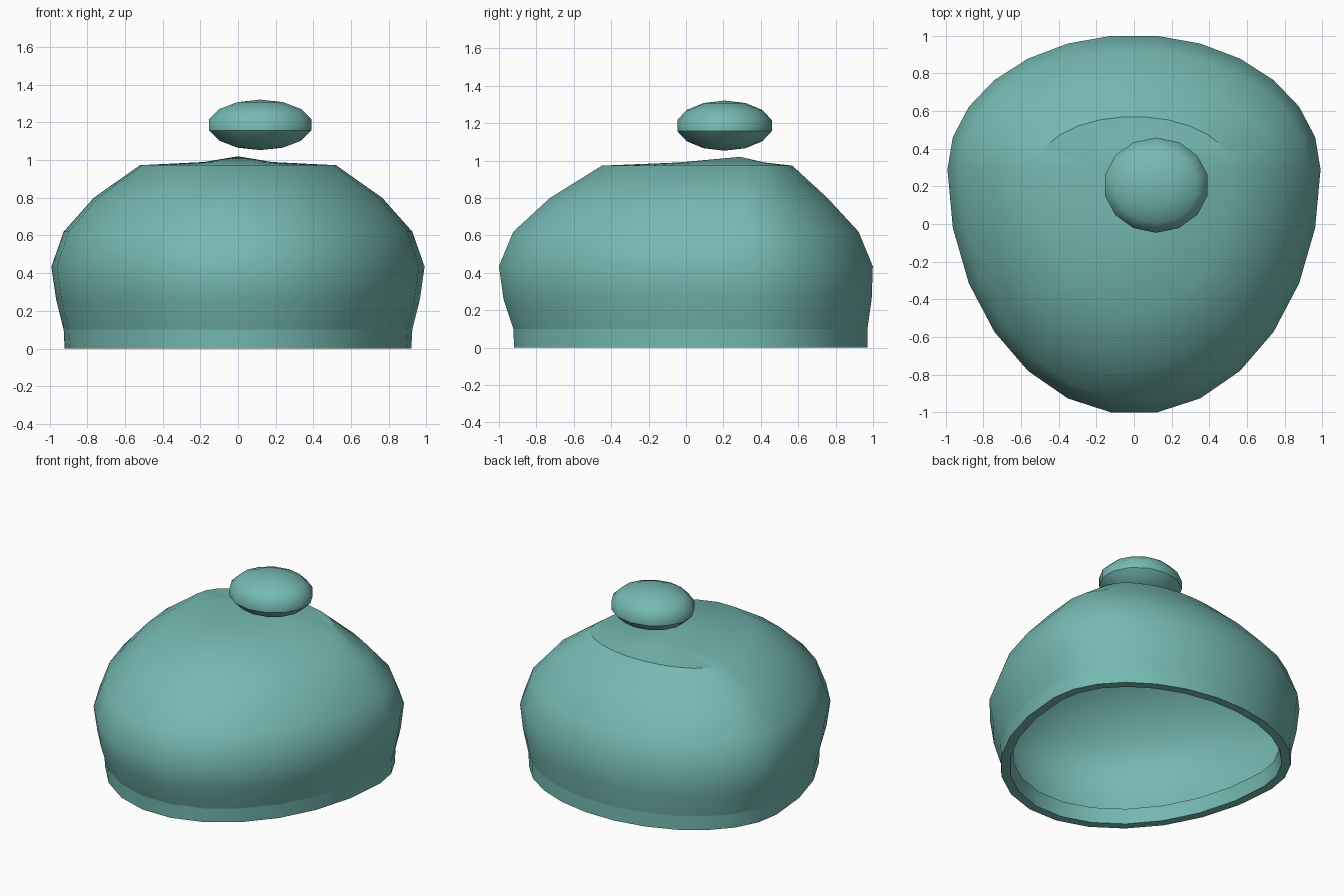
import bpy, bmesh, math

if "Cube" in bpy.data.objects:
    bpy.data.objects.remove(bpy.data.objects["Cube"])

teal = bpy.data.materials.new("soft_teal")
teal.diffuse_color = (0.18, 0.49, 0.45, 1)
teal.use_nodes = True
teal.node_tree.nodes["Principled BSDF"].inputs["Base Color"].default_value = teal.diffuse_color


def loft(name, rings, segs, center, start=0.0, sharp=(), limit=33):
    """Skin stacked egg-shaped rings (z, half width, front reach, back reach).
    A ring with only z is a single closing point."""
    cx, cy = center
    bm = bmesh.new()
    loops = []
    for ring in rings:
        z = ring[0]
        if len(ring) == 1:
            loops.append([bm.verts.new((cx, cy, z))])
            continue
        _, w, front, back = ring
        loop = []
        for k in range(segs):
            a = start + 2 * math.pi * k / segs
            s = math.sin(a)
            loop.append(bm.verts.new((cx + w * math.cos(a),
                                      cy + s * (back if s > 0 else front), z)))
        loops.append(loop)
    for a, b in zip(loops, loops[1:]):
        for k in range(segs):
            n = (k + 1) % segs
            if len(a) == 1:
                bm.faces.new((a[0], b[k], b[n]))
            elif len(b) == 1:
                bm.faces.new((a[n], a[k], b[0]))
            else:
                bm.faces.new((a[n], a[k], b[k], b[n]))
    # smooth shading, with hard edges where faces meet steeply
    for f in bm.faces:
        f.smooth = True
    bm.normal_update()
    for e in bm.edges:
        e.smooth = e.calc_face_angle(0) < math.radians(limit)
    # extra crisp creases along chosen rings
    for i in sharp:
        for k in range(segs):
            bm.edges.get((loops[i][k], loops[i][(k + 1) % segs])).smooth = False
    mesh = bpy.data.meshes.new(name)
    bm.to_mesh(mesh)
    bm.free()
    mesh.materials.append(teal)
    obj = bpy.data.objects.new(name, mesh)
    bpy.context.collection.objects.link(obj)
    return obj


# Hat: thin crown from the top point down to the band
crown = [
    (1.02,),
    (0.99, 0.18, 0.33, 0.13),
    (0.973, 0.52, 0.745, 0.28),
    (0.80, 0.765, 1.025, 0.47),
    (0.62, 0.925, 1.222, 0.637),
    (0.435, 0.99, 1.30, 0.714),
    (0.26, 0.965, 1.275, 0.708),
    (0.10, 0.925, 1.222, 0.685),
]
loft("hat_crown", crown, 26, (0, 0.29))

# Thick band around the opening: outside, underside, inside, top shelf
band = [
    (0.10, 0.925, 1.222, 0.685),
    (0.0, 0.92, 1.218, 0.685),
    (0.0, 0.86, 1.158, 0.625),
    (0.10, 0.84, 1.137, 0.60),
    (0.10, 0.925, 1.222, 0.685),
]
loft("hat_band", band, 26, (0, 0.29))

# Floating pompom: squashed ball
pom = [(1.321,)]
for i in range(1, 7):
    t = math.pi * i / 7
    r = math.sin(t)
    pom.append((1.187 + 0.134 * math.cos(t), 0.286 * r, 0.259 * r, 0.259 * r))
pom.append((1.053,))
loft("pompom", pom, 14, (0.118, 0.206), start=math.pi / 14, sharp=(4,), limit=60)
